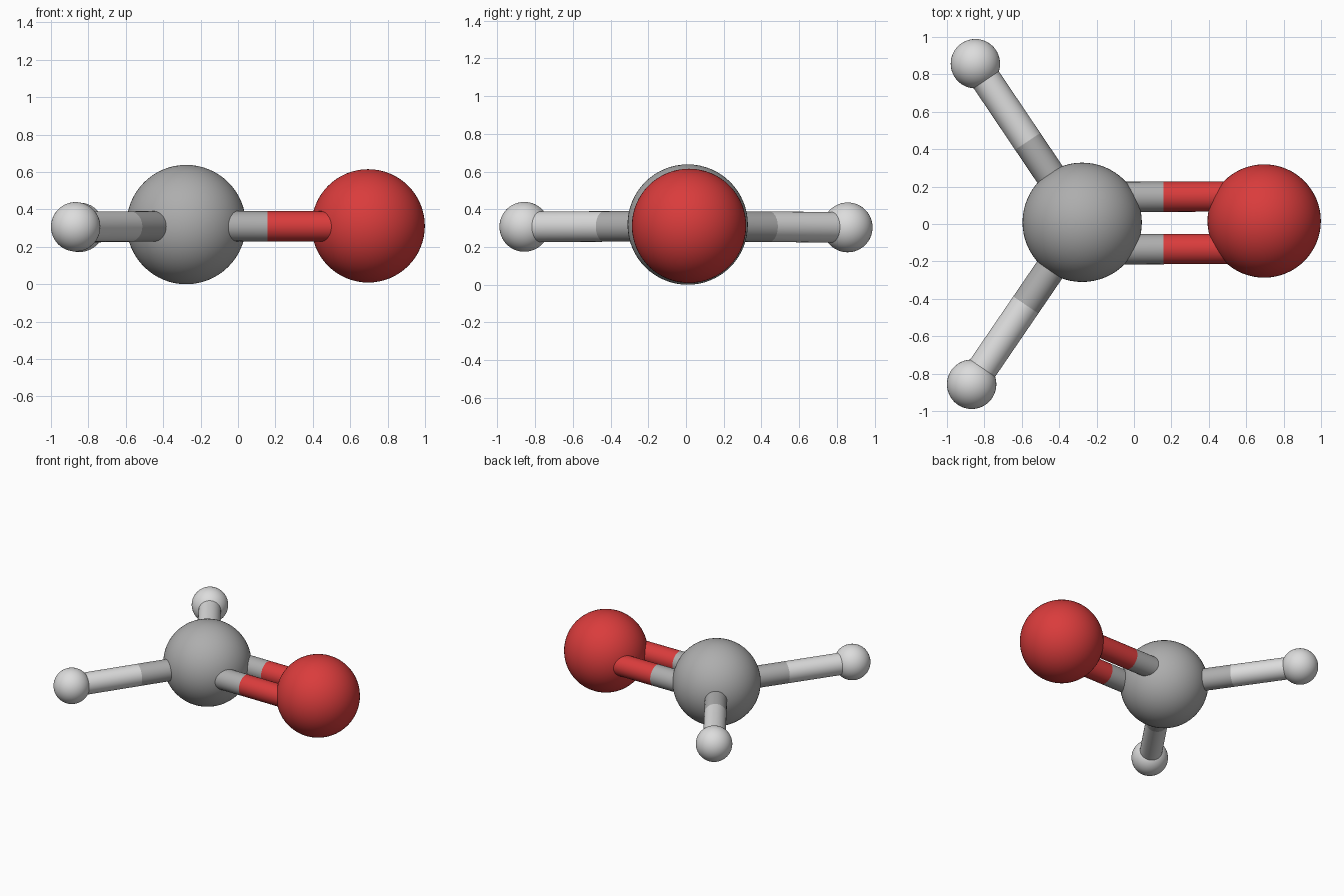
import bpy
from mathutils import Vector

if "Cube" in bpy.data.objects:
    bpy.data.objects.remove(bpy.data.objects["Cube"])


def material(name, r, g, b):
    m = bpy.data.materials.new(name)
    m.diffuse_color = (r, g, b, 1)
    m.use_nodes = True
    m.node_tree.nodes["Principled BSDF"].inputs["Base Color"].default_value = m.diffuse_color
    return m


GREY = material("mid grey", 0.42, 0.42, 0.42)
WHITE = material("off white", 0.72, 0.72, 0.72)
RED = material("red", 0.70, 0.045, 0.045)
BOND_R = 0.081


def finish(name, mat):
    o = bpy.context.object
    o.name = name
    o.data.materials.append(mat)
    bpy.ops.object.shade_smooth_by_angle()


def atom(name, pos, radius, mat):
    bpy.ops.mesh.primitive_uv_sphere_add(segments=64, ring_count=32, radius=radius, location=pos)
    finish(name, mat)


def rod(name, a, b, mat):
    d = b - a
    bpy.ops.mesh.primitive_cylinder_add(vertices=48, radius=BOND_R, depth=d.length,
                                        location=(a + b) / 2,
                                        rotation=d.to_track_quat('Z', 'Y').to_euler())
    finish(name, mat)


def bond(name, a, b, split, mat_a, mat_b):
    # two-coloured stick meeting at the split fraction
    m = a.lerp(b, split)
    rod(name + "_inner", a, m, mat_a)
    rod(name + "_outer", m, b, mat_b)


carbon = Vector((-0.277, 0.009, 0.319))
oxygen = Vector((0.696, 0.016, 0.312))
hydrogens = {"back": Vector((-0.848, 0.857, 0.304)),
             "front": Vector((-0.868, -0.857, 0.307))}

# Large atoms
atom("centre_ball", carbon, 0.319, GREY)
atom("red_ball", oxygen, 0.303, RED)

# Small atoms with single bonds
for side, pos in hydrogens.items():
    atom(side + "_small_ball", pos, 0.132, WHITE)
    start = Vector((carbon.x, carbon.y, 0.311))
    bond(side + "_stick", start, pos, 0.51, GREY, WHITE)

# Parallel double bond
for side, dy in (("back", 0.14), ("front", -0.14)):
    a = Vector((carbon.x, 0.004 + dy, 0.311))
    b = Vector((oxygen.x, 0.008 + dy, 0.309))
    bond(side + "_double_stick", a, b, 0.447, GREY, RED)
